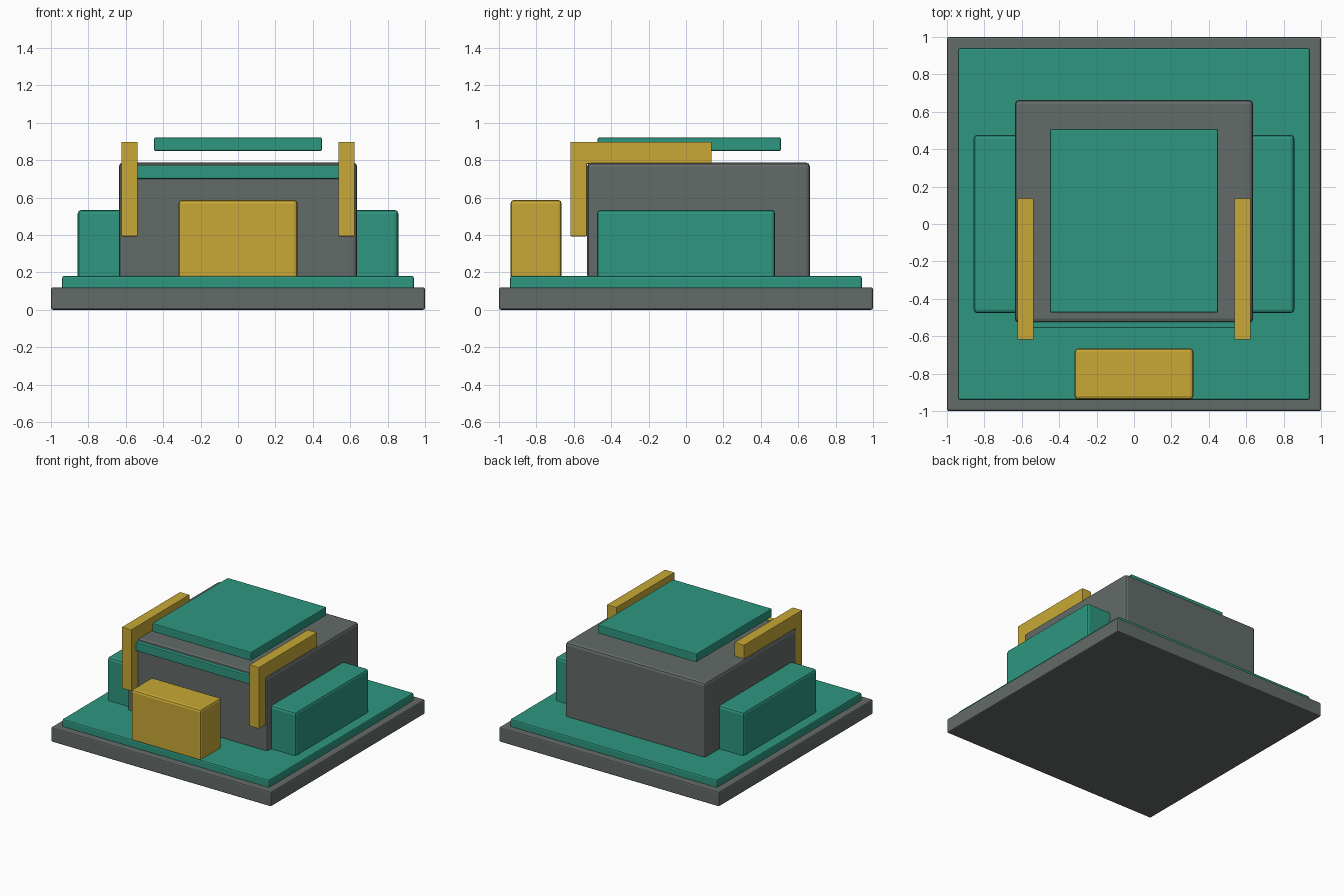
import bpy
import bmesh

if "Cube" in bpy.data.objects:
    bpy.data.objects.remove(bpy.data.objects["Cube"])


def material(name, rgb):
    m = bpy.data.materials.new(name)
    m.diffuse_color = (*rgb, 1)
    m.use_nodes = True
    m.node_tree.nodes["Principled BSDF"].inputs["Base Color"].default_value = m.diffuse_color
    return m


GREY = material("slate_grey", (0.125, 0.147, 0.138))
GREEN = material("teal_green", (0.027, 0.305, 0.215))
YELLOW = material("mustard_yellow", (0.58, 0.397, 0.036))


def finish(obj, mat, bevel):
    obj.data.materials.append(mat)
    if bevel:
        mod = obj.modifiers.new("rounded_edges", 'BEVEL')
        mod.width = bevel
        mod.segments = 2
        mod.limit_method = 'ANGLE'
    return obj


def box(name, x, y, z, mat, bevel=0.0):
    """Box from (min, max) ranges on each axis."""
    mesh = bpy.data.meshes.new(name)
    bm = bmesh.new()
    bmesh.ops.create_cube(bm, size=1)
    for v in bm.verts:
        v.co = [r[0] if c < 0 else r[1] for c, r in zip(v.co, (x, y, z))]
    bm.to_mesh(mesh)
    bm.free()
    obj = bpy.data.objects.new(name, mesh)
    bpy.context.collection.objects.link(obj)
    return finish(obj, mat, bevel)


def side_profile(name, points, x, mat):
    """Extrude a (y, z) outline across an x range."""
    mesh = bpy.data.meshes.new(name)
    bm = bmesh.new()
    face = bm.faces.new([bm.verts.new((x[0], y, z)) for y, z in points])
    out = bmesh.ops.extrude_face_region(bm, geom=[face])
    for g in out["geom"]:
        if isinstance(g, bmesh.types.BMVert):
            g.co.x = x[1]
    bmesh.ops.recalc_face_normals(bm, faces=bm.faces)
    bm.to_mesh(mesh)
    bm.free()
    obj = bpy.data.objects.new(name, mesh)
    bpy.context.collection.objects.link(obj)
    return finish(obj, mat, 0.004)


# Stepped ground slab
box("base_slab", (-1, 1), (-1, 1), (0, 0.12), GREY, 0.01)
box("floor_plate", (-0.94, 0.94), (-0.94, 0.94), (0.11, 0.18), GREEN, 0.01)

# Main building and floating roof panel
box("main_block", (-0.637, 0.637), (-0.528, 0.663), (0.16, 0.787), GREY, 0.022)
box("roof_panel", (-0.449, 0.449), (-0.473, 0.507), (0.85, 0.92), GREEN, 0.006)
box("front_trim", (-0.58, 0.58), (-0.557, -0.50), (0.70, 0.772), GREEN, 0.006)

# Front block
box("front_block", (-0.317, 0.317), (-0.938, -0.665), (0.165, 0.587), YELLOW, 0.018)

# Side wings and bent brackets
bracket = [(-0.618, 0.393), (-0.53, 0.393), (-0.53, 0.78),
           (0.137, 0.78), (0.137, 0.898), (-0.618, 0.898)]
for side, s in (("left", -1), ("right", 1)):
    box(side + "_wing", sorted((s * 0.56, s * 0.857)), (-0.477, 0.477),
        (0.16, 0.534), GREEN, 0.02)
    side_profile(side + "_bracket", bracket, sorted((s * 0.537, s * 0.623)), YELLOW)
